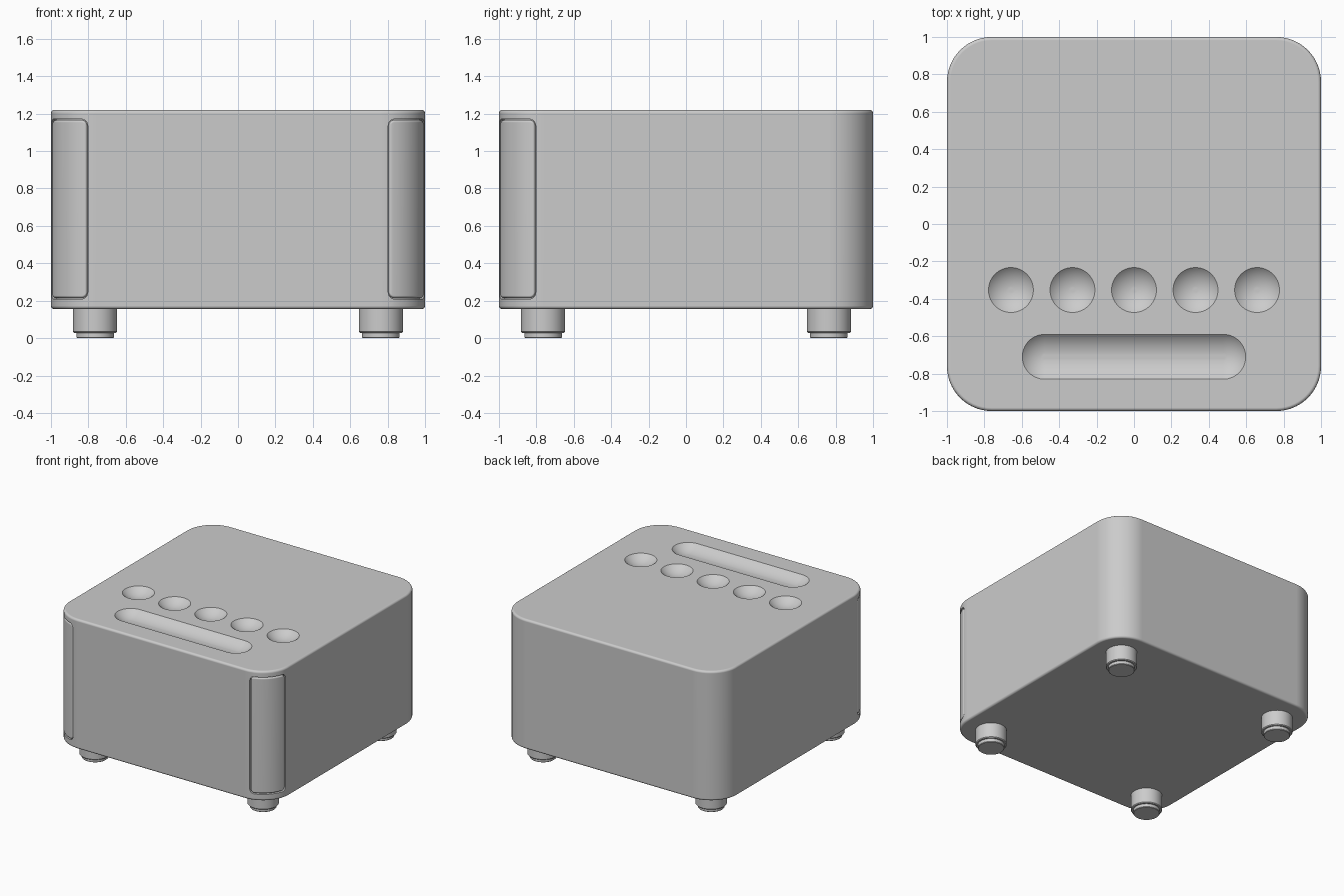
import bpy, bmesh
from math import sin, cos, pi, radians, sqrt, asin

if "Cube" in bpy.data.objects:
    bpy.data.objects.remove(bpy.data.objects["Cube"])

TOP, BOTTOM = 1.22, 0.155
CORNER = 0.24          # radius of the body's vertical corners
AXIS = 1 - CORNER      # distance of the corner axes from the centre


def ring(hx, hy, r, z, cx=0, cy=0, seg=14):
    """Rounded rectangle loop; a circle or stadium when r equals hx / hy."""
    pts = []
    for q, (sx, sy) in enumerate([(1, 1), (-1, 1), (-1, -1), (1, -1)]):
        for k in range(seg + 1):
            a = (q + k / seg) * pi / 2
            pts.append((cx + sx * (hx - r) + r * cos(a),
                        cy + sy * (hy - r) + r * sin(a), z))
    return pts


def loft(name, rings):
    """Closed skin through equal loops of points, capped at both ends."""
    bm = bmesh.new()
    loops = [[bm.verts.new(p) for p in r] for r in rings]
    n = len(loops[0])
    for a, b in zip(loops, loops[1:]):
        for i in range(n):
            j = (i + 1) % n
            bm.faces.new((a[i], a[j], b[j], b[i]))
    bm.faces.new(loops[0])
    bm.faces.new(loops[-1])
    bmesh.ops.remove_doubles(bm, verts=bm.verts, dist=1e-5)
    bmesh.ops.recalc_face_normals(bm, faces=bm.faces)
    mesh = bpy.data.meshes.new(name)
    bm.to_mesh(mesh)
    bm.free()
    obj = bpy.data.objects.new(name, mesh)
    bpy.context.collection.objects.link(obj)
    return obj


def activate(obj):
    bpy.ops.object.select_all(action='DESELECT')
    obj.select_set(True)
    bpy.context.view_layer.objects.active = obj


def smooth(obj, angle=32):
    activate(obj)
    bpy.ops.object.shade_smooth_by_angle(angle=radians(angle))
    mod = obj.modifiers.new("weighted_normals", 'WEIGHTED_NORMAL')
    mod.keep_sharp = True


def cut(obj, cutter):
    mod = obj.modifiers.new("cut", 'BOOLEAN')
    mod.operation, mod.solver, mod.object = 'DIFFERENCE', 'EXACT', cutter
    activate(obj)
    bpy.ops.object.modifier_apply(modifier=mod.name)
    bpy.data.objects.remove(cutter)


def dish(cx, cy, half, r=0.12, depth=0.05, steps=12):
    """Cutter for a spherical dimple, stretched by half along x."""
    R = (r * r + depth * depth) / (2 * depth)
    A = asin(r / R)
    rings = []
    for k in range(1, steps + 1):
        a = A * k / steps
        rad = R * sin(a)
        rings.append(ring(half + rad, rad, rad, TOP - depth + R * (1 - cos(a)), cx, cy))
    rings.append(ring(half + r, r, r, TOP + 0.05, cx, cy))
    return loft("dish_cutter", rings)


def corner_shell(name, side, grow, inner, outer, bevel):
    """Curved plate wrapped round a front corner, with rounded outline."""
    S, H, c = 0.139 + grow, 0.475 + grow, 0.03 + grow
    ease = [c * (1 - cos(k * pi / 12)) for k in range(7)]
    ds = ease + [c + (2 * S - 2 * c) * k / 14 for k in range(1, 14)] \
        + [2 * S - d for d in reversed(ease)]
    rings = []
    for d in ds:
        e = min(d, 2 * S - d)
        h = H - (c - sqrt(max(0, c * c - max(0, c - e) ** 2)))
        t = max(0, bevel - e)
        top = outer - (bevel - sqrt(max(0, bevel * bevel - t * t)))
        a = -pi / 4 + (d - S) / CORNER
        profile = [(inner, -h), (top - bevel, -h), (top - bevel * 0.3, -h + bevel * 0.3),
                   (top, -h + bevel), (top, h - bevel),
                   (top - bevel * 0.3, h - bevel * 0.3), (top - bevel, h), (inner, h)]
        rings.append([(side * (AXIS + rad * cos(a)), -AXIS + rad * sin(a), 0.69 + z)
                      for rad, z in profile])
    return loft(name, rings)


# Body: rounded box with softened top and bottom rims
B = 0.018
rim = [(B * (1 - sin(k * pi / 8)), B * (1 - cos(k * pi / 8))) for k in range(5)]
levels = [(i, BOTTOM + z) for i, z in rim] + [(i, TOP - z) for i, z in reversed(rim)]
body = loft("body", [ring(1 - i, 1 - i, CORNER - i, z) for i, z in levels])

# Five round dimples and the long slot on the top
for k in range(-2, 3):
    cut(body, dish(k * 0.329, -0.353, 0))
cut(body, dish(0, -0.71, 0.477))

# Front corner panels, set flush in shallow pockets
for side, label in ((-1, "left"), (1, "right")):
    cut(body, corner_shell("pocket_cutter", side, 0.006, CORNER - 0.02, CORNER + 0.05, 0.002))
    smooth(corner_shell(label + "_corner_panel", side, 0, CORNER - 0.03, CORNER, 0.012), 50)
smooth(body)

# Feet: stubby cylinders with a smaller pad below
foot_profile = [(0.096, 0), (0.1, 0.004), (0.1, 0.028), (0.112, 0.028),
                (0.118, 0.034), (0.118, 0.17)]
for sx, lx in ((-1, "left"), (1, "right")):
    for sy, ly in ((-1, "front"), (1, "back")):
        foot = loft(f"{ly}_{lx}_foot", [ring(r, r, r, z, sx * 0.764, sy * 0.764, 10)
                                        for r, z in foot_profile])
        smooth(foot)
